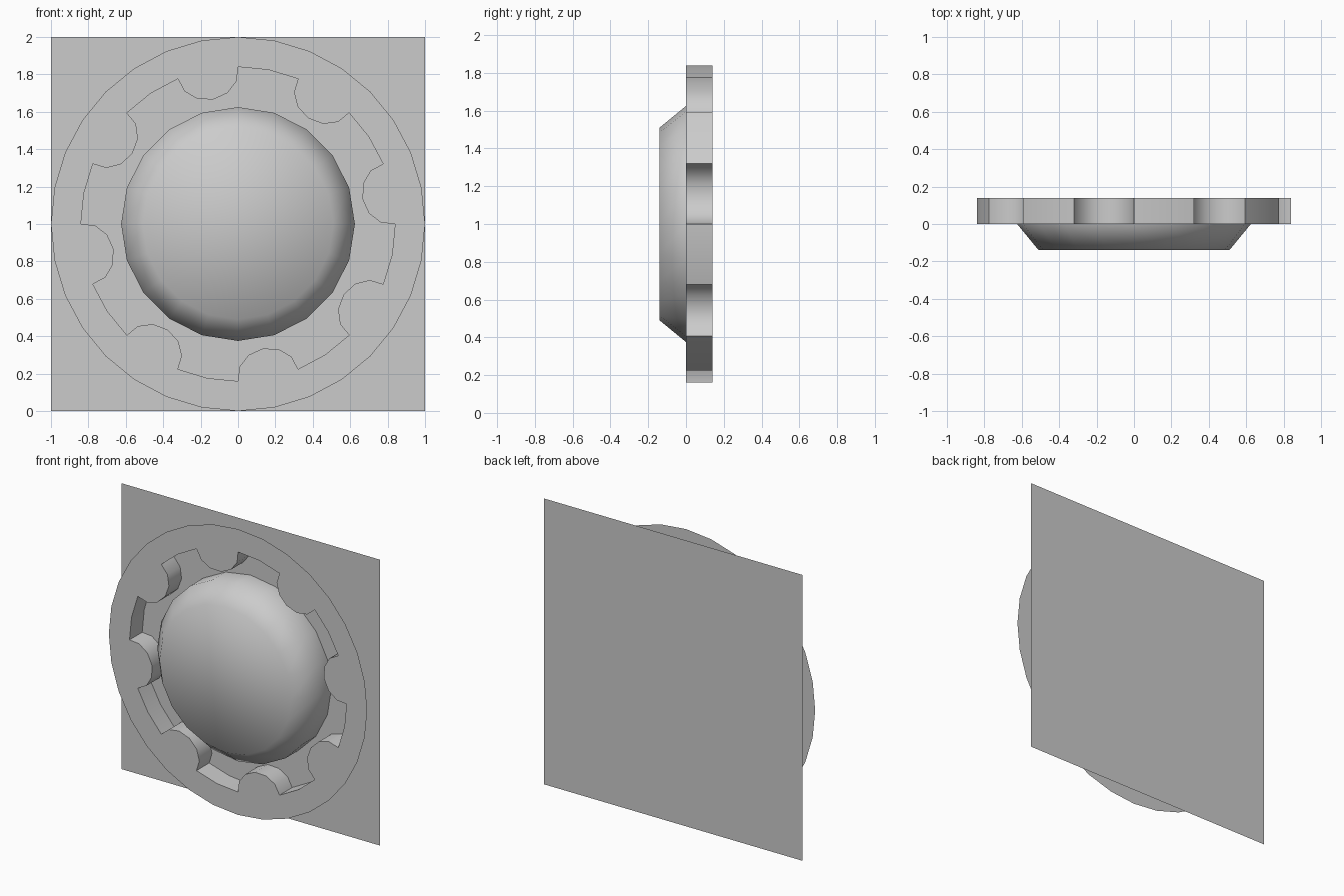
import bpy, bmesh
from math import sin, cos, pi, radians
from mathutils import Vector

if "Cube" in bpy.data.objects:
    bpy.data.objects.remove(bpy.data.objects["Cube"])

CZ = 1.0        # height of the centre
DEPTH = 0.14    # recess depth, also the dome height


def polar(r, a, y):
    """Point on the front face, angle clockwise from the top."""
    return Vector((r * sin(a), y, CZ + r * cos(a)))


def finish(name, bm, smooth_angle=None):
    mesh = bpy.data.meshes.new(name)
    bm.to_mesh(mesh)
    bm.free()
    obj = bpy.data.objects.new(name, mesh)
    bpy.context.collection.objects.link(obj)
    if smooth_angle:
        bpy.ops.object.select_all(action='DESELECT')
        obj.select_set(True)
        bpy.context.view_layer.objects.active = obj
        bpy.ops.object.shade_smooth_by_angle(angle=radians(smooth_angle))
    return obj


def loop(bm, pts):
    vs = [bm.verts.new(p) for p in pts]
    es = [bm.edges.new((vs[i], vs[(i + 1) % len(vs)])) for i in range(len(vs))]
    return vs, es


def skin(bm, a, b):
    for i in range(len(a)):
        j = (i + 1) % len(a)
        bm.faces.new((a[i], a[j], b[j], b[i]))


def scalloped_outline(y):
    """Eight arcs alternating with eight rounded lobes that reach inward."""
    r, step, pts = 0.84, pi / 4, []
    for k in range(8):
        a = k * step
        pts += [polar(r, a + i * step / 4, y) for i in range(3)]
        p, q = polar(r, a + step / 2, y), polar(r, a + step, y)
        mid, half = (p + q) / 2, (p - q) / 2
        inward = (Vector((0, y, CZ)) - mid).normalized() * 0.145
        pts += [mid + half * cos(i * pi / 6) + inward * sin(i * pi / 6)
                for i in range(1, 6)]
    return pts


# Square back plate, also the floor of the recess
bm = bmesh.new()
corners = [(-1, 0), (1, 0), (1, 2), (-1, 2)]
bm.faces.new([bm.verts.new((x, DEPTH, z)) for x, z in corners])
finish("back_plate", bm)

# Round front sheet with a scalloped opening and its recess walls
bm = bmesh.new()
_, outer = loop(bm, [polar(1.0, i * pi / 16, 0) for i in range(32)])
rim, inner = loop(bm, scalloped_outline(0))
bmesh.ops.triangle_fill(bm, edges=outer + inner, use_beauty=True,
                        normal=(0, -1, 0))
for f in bm.faces:
    f.normal_update()
    if f.normal.y > 0:
        f.normal_flip()
bmesh.ops.dissolve_limit(bm, angle_limit=0.01, verts=[],
                         edges=[e for e in bm.edges if len(e.link_faces) == 2])
floor, _ = loop(bm, scalloped_outline(DEPTH))
skin(bm, rim, floor)
finish("scalloped_ring", bm, 40)

# Central button: straight side, sloped shoulder, flat cap, all smooth
bm = bmesh.new()
rings = [loop(bm, [polar(r, i * pi / 10, y) for i in range(20)])[0]
         for r, y in ((0.625, DEPTH), (0.625, 0), (0.51, -DEPTH))]
skin(bm, rings[0], rings[1])
skin(bm, rings[1], rings[2])
bm.faces.new(rings[2])
bmesh.ops.recalc_face_normals(bm, faces=bm.faces[:])
finish("centre_button", bm, 80)
